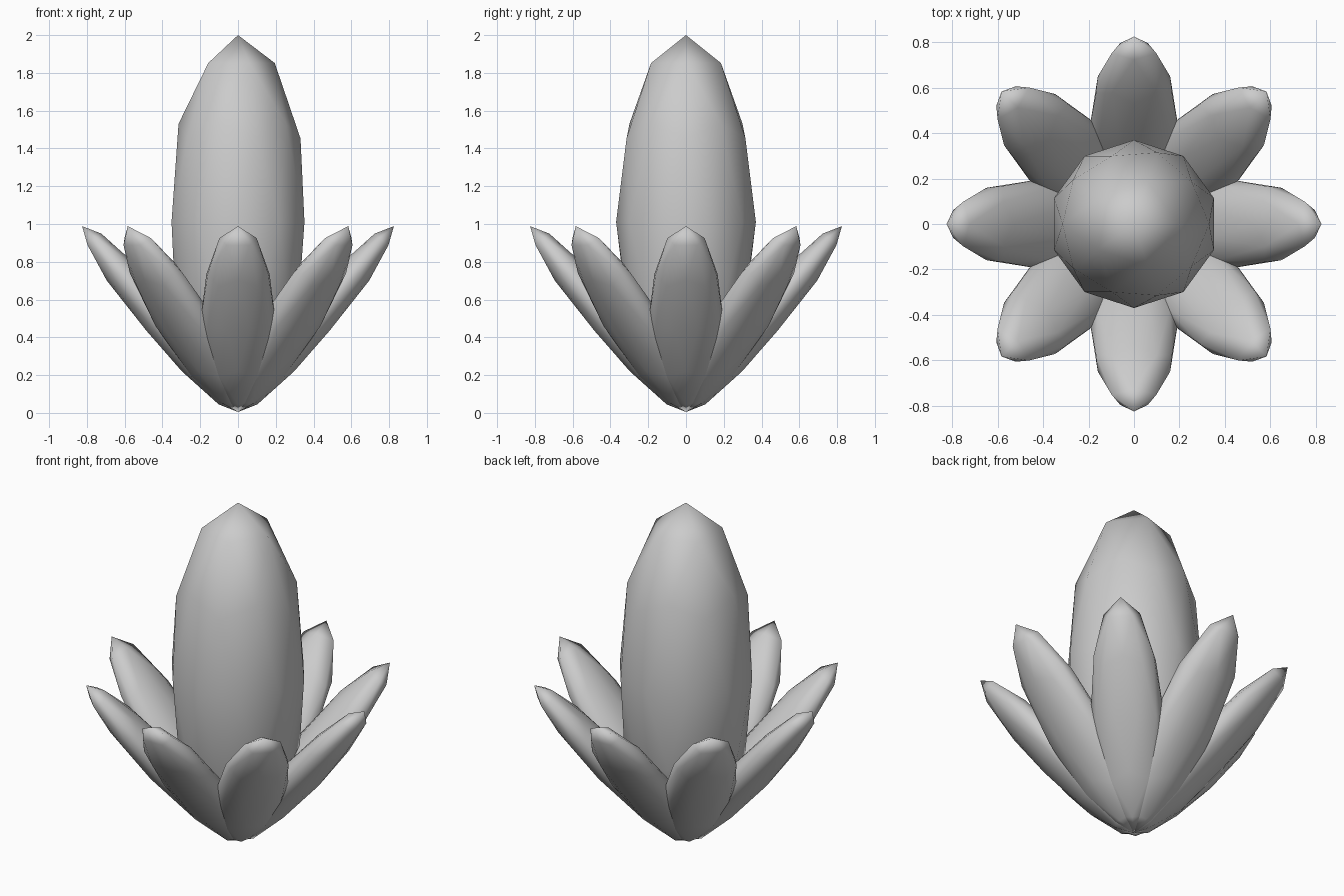
import bpy
import bmesh
from math import radians
from mathutils import Matrix

if "Cube" in bpy.data.objects:
    bpy.data.objects.remove(bpy.data.objects["Cube"])


def ellipsoid(name, radii, matrix):
    """Smooth-shaded low-poly icosphere, stretched to radii with its lower tip at the origin."""
    bm = bmesh.new()
    bmesh.ops.create_icosphere(bm, subdivisions=2, radius=1)
    local = Matrix.Translation((0, 0, radii[2])) @ Matrix.Diagonal((*radii, 1))
    bmesh.ops.transform(bm, matrix=matrix @ local, verts=bm.verts)
    for f in bm.faces:
        f.smooth = True
    mesh = bpy.data.meshes.new(name)
    bm.to_mesh(mesh)
    bm.free()
    obj = bpy.data.objects.new(name, mesh)
    bpy.context.collection.objects.link(obj)
    return obj


# Central bud
ellipsoid("bud", (0.37, 0.37, 0.99), Matrix.Translation((0, 0, 0.02)))

# Ring of eight flattened petals leaning outward from the base
for i in range(8):
    turn = Matrix.Rotation(radians(45 * i), 4, 'Z')
    lean = Matrix.Rotation(radians(-40), 4, 'Y')
    lift = Matrix.Translation((0, 0, 0.005))
    ellipsoid(f"petal_{i + 1}", (0.10, 0.197, 0.642), lift @ turn @ lean)
